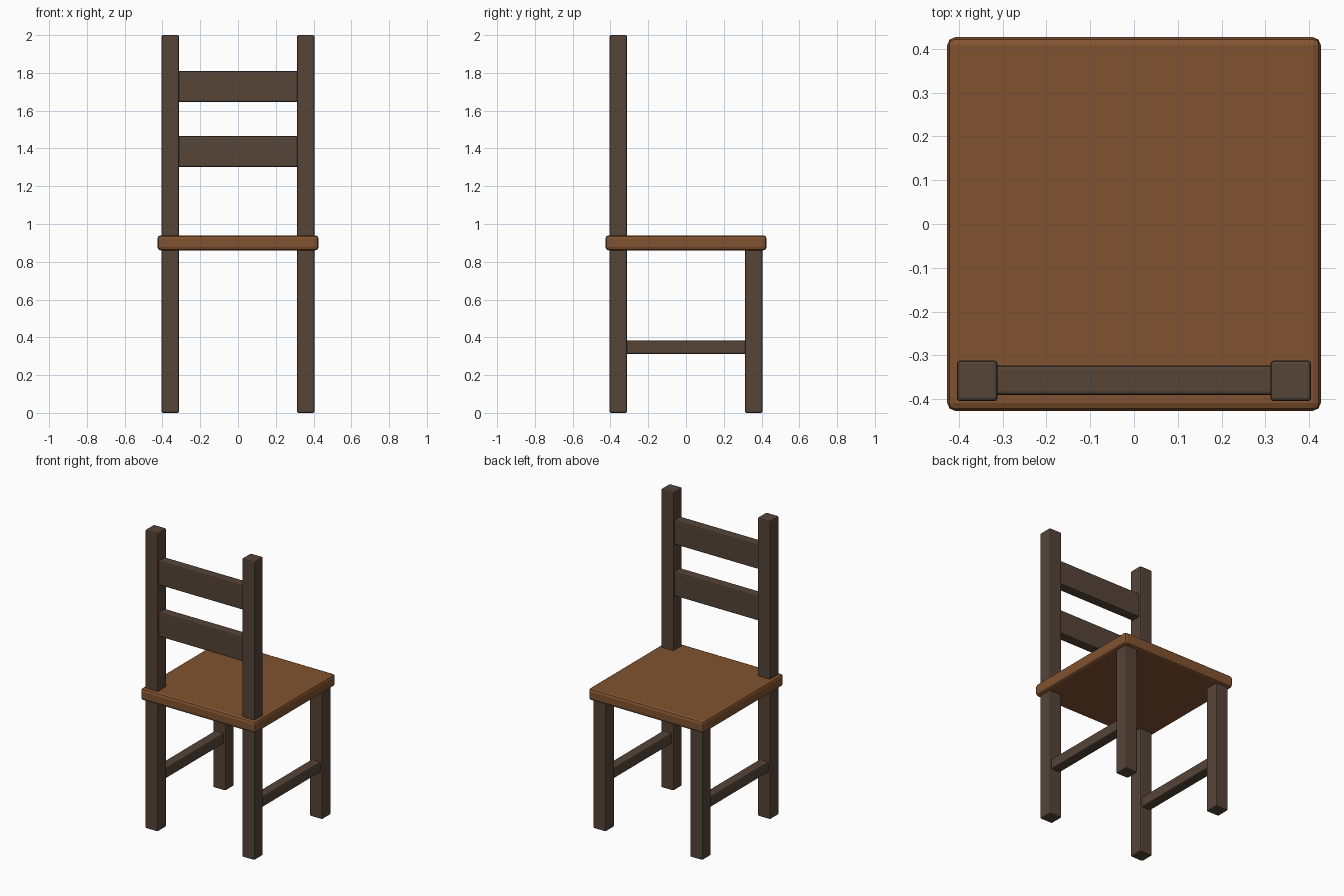
import bpy

default_cube = bpy.data.objects.get("Cube")
if default_cube:
    bpy.data.objects.remove(default_cube, do_unlink=True)


def make_material(name, color):
    mat = bpy.data.materials.new(name)
    mat.use_nodes = True
    mat.diffuse_color = color
    mat.node_tree.nodes["Principled BSDF"].inputs["Base Color"].default_value = color
    return mat


seat_wood = make_material("warm brown wood", (0.22, 0.086, 0.029, 1))
frame_wood = make_material("dark brown wood", (0.092, 0.058, 0.039, 1))


def block(name, low, high, mat, bevel, segments=2):
    """Box between two corners with softened edges."""
    center = [(a + b) / 2 for a, b in zip(low, high)]
    bpy.ops.mesh.primitive_cube_add(size=1, location=center)
    obj = bpy.context.object
    obj.name = name
    obj.scale = [b - a for a, b in zip(low, high)]
    bpy.ops.object.transform_apply(location=False, rotation=False, scale=True)
    obj.data.materials.append(mat)
    mod = obj.modifiers.new("Soft edges", "BEVEL")
    mod.width = bevel
    mod.segments = segments
    return obj


OUTER, INNER = 0.405, 0.312    # post faces, measured from the centre
SEAT_LOW, SEAT_HIGH = 0.86, 0.94

# Seat board
block("seat", (-0.427, -0.427, SEAT_LOW), (0.427, 0.427, SEAT_HIGH), seat_wood, 0.018)

# Posts, legs and side stretchers
for side, sign in (("left", 1), ("right", -1)):
    x0, x1 = sorted((sign * INNER, sign * OUTER))
    block(side + "_back_post", (x0, -OUTER, 0), (x1, -INNER, 2), frame_wood, 0.008)
    block(side + "_front_leg", (x0, INNER, 0), (x1, OUTER, SEAT_LOW + 0.01), frame_wood, 0.008)
    mid = (x0 + x1) / 2
    block(side + "_stretcher", (mid - 0.034, -INNER - 0.01, 0.313),
          (mid + 0.034, INNER + 0.01, 0.383), frame_wood, 0.008)

# Backrest slats
for name, low in (("lower_slat", 1.302), ("upper_slat", 1.647)):
    block(name, (-INNER - 0.01, -0.391, low), (INNER + 0.01, -0.323, low + 0.163),
          frame_wood, 0.008)
